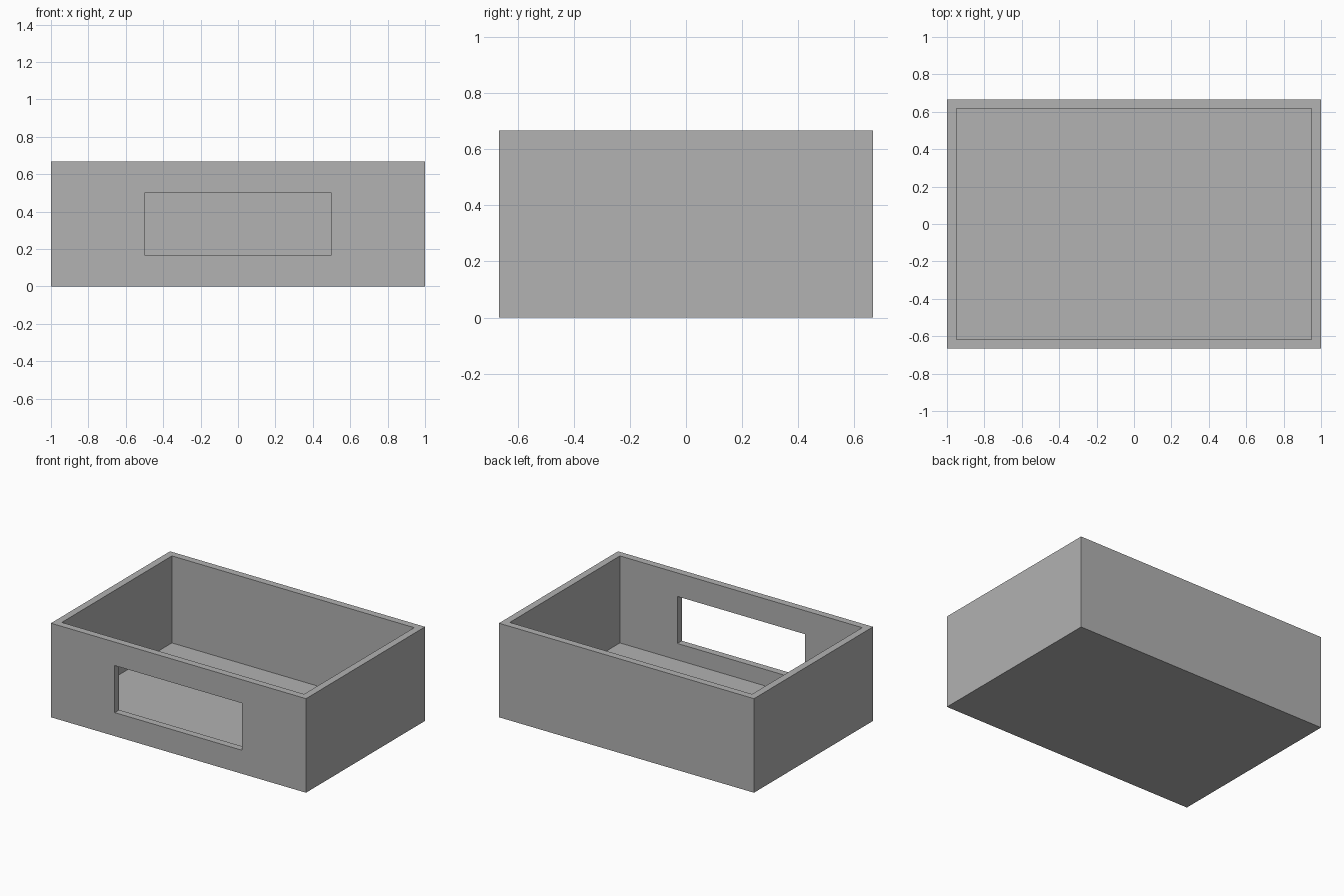
import bpy

WIDTH, DEPTH, HEIGHT = 2.0, 4 / 3, 2 / 3
WALL = 0.05

default = bpy.data.objects.get("Cube")
if default:
    bpy.data.objects.remove(default, do_unlink=True)

# Single flat grey for the whole box
grey = bpy.data.materials.new("plain_grey")
grey.use_nodes = True
colour = (0.445, 0.445, 0.445, 1)
grey.diffuse_color = colour
for node in grey.node_tree.nodes:
    if node.type == "BSDF_PRINCIPLED":
        node.inputs["Base Color"].default_value = colour


def block(name, low, high):
    """Box spanning two opposite corners."""
    centre = [(a + b) / 2 for a, b in zip(low, high)]
    bpy.ops.mesh.primitive_cube_add(size=1, location=centre)
    obj = bpy.context.object
    obj.name = name
    obj.scale = [b - a for a, b in zip(low, high)]
    bpy.ops.object.transform_apply(location=True, rotation=False, scale=True)
    obj.data.materials.append(grey)
    return obj


def cut(target, cutter):
    """Subtract the cutter, then discard it."""
    cutter.hide_render = True
    mod = target.modifiers.new("cut", "BOOLEAN")
    mod.operation = "DIFFERENCE"
    mod.solver = "EXACT"
    mod.object = cutter
    bpy.context.view_layer.objects.active = target
    bpy.ops.object.modifier_apply(modifier=mod.name)
    bpy.data.objects.remove(cutter, do_unlink=True)


# Outer shell
x, y = WIDTH / 2, DEPTH / 2
box = block("open_box", (-x, -y, 0), (x, y, HEIGHT))

# Open-topped cavity, leaving the floor and four walls
cut(box, block("cavity_cutter", (-x + WALL, -y + WALL, WALL),
               (x - WALL, y - WALL, HEIGHT + WALL)))

# Rectangular window through the front wall
cut(box, block("window_cutter", (-x / 2, -y - WALL, HEIGHT / 4),
               (x / 2, -y + 2 * WALL, HEIGHT * 3 / 4)))
